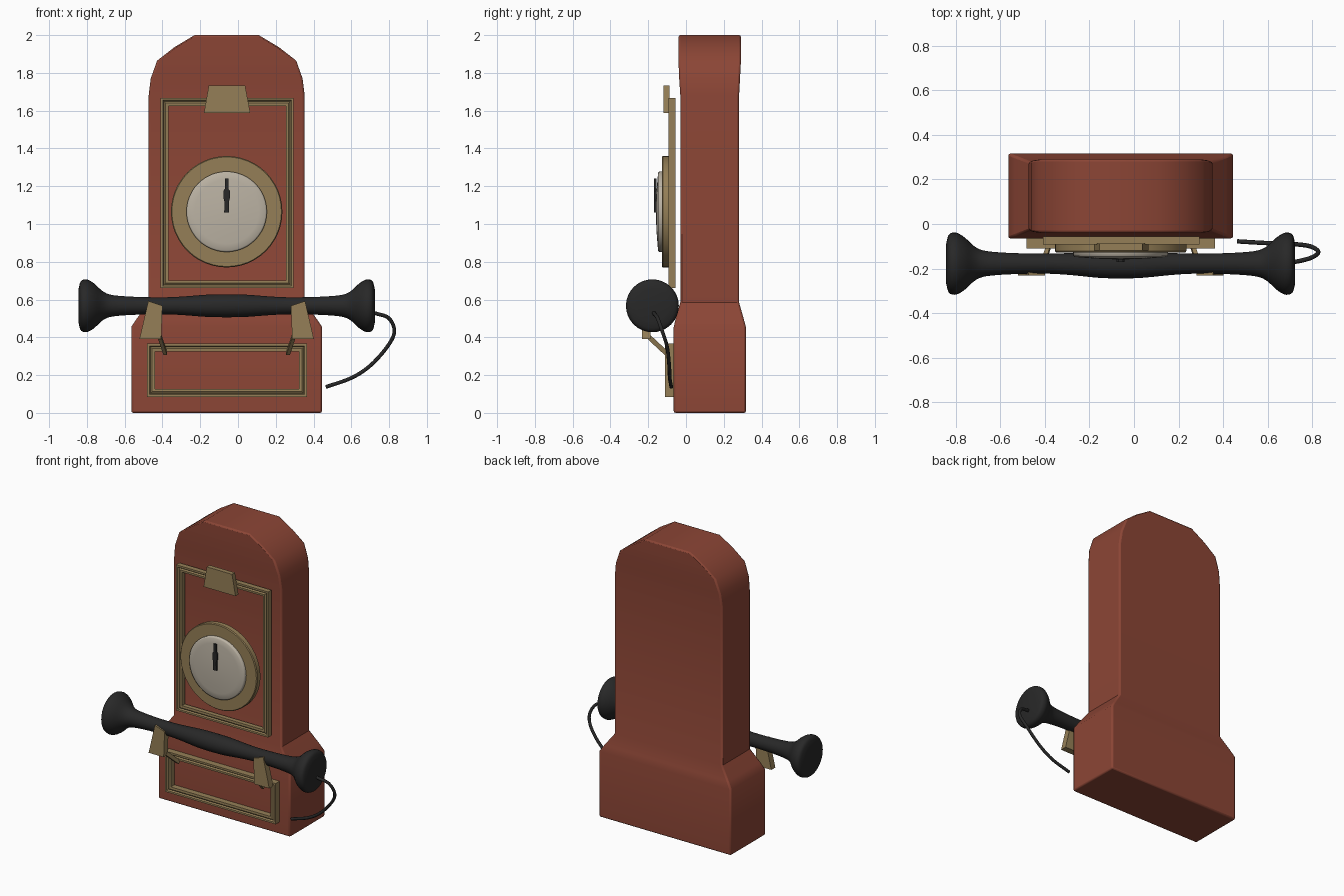
import bpy, bmesh, math
from mathutils import Vector

if "Cube" in bpy.data.objects:
    bpy.data.objects.remove(bpy.data.objects["Cube"])

CX = -0.06  # centre line of the cabinet


def material(name, rgb):
    m = bpy.data.materials.new(name)
    m.diffuse_color = (*rgb, 1)
    m.use_nodes = True
    m.node_tree.nodes["Principled BSDF"].inputs["Base Color"].default_value = m.diffuse_color
    return m


RED = material("brick red", (0.26, 0.060, 0.036))
BRASS = material("dull brass", (0.30, 0.213, 0.095))
BLACK = material("soft black", (0.021, 0.021, 0.021))
SILVER = material("warm silver", (0.50, 0.45, 0.37))


def loft(name, rings, mat, closed=False, bevel=0, angle=35):
    """Skin a list of equal-length vertex rings; cap the ends unless closed."""
    bm = bmesh.new()
    vs = [[bm.verts.new(p) for p in r] for r in rings]
    n = len(vs[0])
    pairs = list(zip(vs, vs[1:])) + ([(vs[-1], vs[0])] if closed else [])
    for a, b in pairs:
        for i in range(n):
            j = (i + 1) % n
            bm.faces.new((a[i], a[j], b[j], b[i]))
    if not closed:
        bm.faces.new(vs[0])
        bm.faces.new(vs[-1])
    bmesh.ops.recalc_face_normals(bm, faces=bm.faces)
    me = bpy.data.meshes.new(name)
    bm.to_mesh(me)
    bm.free()
    ob = bpy.data.objects.new(name, me)
    bpy.context.collection.objects.link(ob)
    me.materials.append(mat)
    bpy.ops.object.select_all(action='DESELECT')
    ob.select_set(True)
    bpy.context.view_layer.objects.active = ob
    bpy.ops.object.shade_smooth_by_angle(angle=math.radians(angle))
    if bevel:
        b = ob.modifiers.new("soft edges", 'BEVEL')
        b.width, b.segments, b.limit_method = bevel, 2, 'ANGLE'
        b.angle_limit = math.radians(40)
    return ob


def plate(name, outline, y0, y1, mat, bevel=0):
    """Extrude an x-z outline between two depths."""
    return loft(name, [[(x, y, z) for x, z in outline] for y in (y0, y1)], mat, bevel=bevel)


def frame(name, x0, x1, z0, z1, front, back, w):
    """Mitred rectangular moulding with a shallow groove."""
    profile = [(0, back), (0, front), (w * .3, front), (w * .45, front + .009),
               (w * .65, front + .002), (w, front + .004), (w, back)]
    rings = [[(x0 + i, y, z0 + i), (x1 - i, y, z0 + i),
              (x1 - i, y, z1 - i), (x0 + i, y, z1 - i)] for i, y in profile]
    return loft(name, rings, BRASS, closed=True, angle=25)


def ring_y(r, y, z, n=48):
    return [(CX + r * math.cos(2 * math.pi * k / n), y,
             z + r * math.sin(2 * math.pi * k / n)) for k in range(n)]


def smooth_path(pts, steps):
    """Catmull-Rom interpolation through points."""
    p = [Vector(q) for q in pts]
    p = [2 * p[0] - p[1]] + p + [2 * p[-1] - p[-2]]
    out = []
    for a, b, c, d in zip(p, p[1:], p[2:], p[3:]):
        for s in range(steps):
            t = s / steps
            out.append(0.5 * (2 * b + (c - a) * t + (2 * a - 5 * b + 4 * c - d) * t * t
                              + (3 * b - a - 3 * c + d) * t ** 3))
    return out + [p[-2]]


# Cabinet: height, half width, front depth, back depth
sections = [(0, .505, -.065, .317), (.455, .505, -.065, .317), (.50, .475, -.054, .305),
            (.585, .413, -.03, .281), (1.68, .413, -.03, .281), (1.77, .402, -.036, .286),
            (1.865, .368, -.04, .291), (1.935, .278, -.04, .291), (2.0, .17, -.04, .291)]
loft("cabinet", [[(CX - h, f, z), (CX + h, f, z), (CX + h, b, z), (CX - h, b, z)]
                 for z, h, f, b in sections], RED, bevel=.01)

# Brass mouldings and top clip
frame("upper_frame", -.41, .295, .66, 1.668, -.092, -.056, .042)
frame("lower_frame", -.482, .365, .085, .367, -.11, -.066, .042)
plate("top_clip", [(-.18, 1.588), (.065, 1.588), (.038, 1.732), (-.155, 1.732)],
      -.12, -.088, BRASS)

# Dial
DZ = 1.065
loft("dial_ring", [ring_y(r, y, DZ) for r, y in
                   [(.295, -.09), (.295, -.122), (.29, -.128), (.212, -.128), (.212, -.09)]],
     BRASS, closed=True)
loft("dial_face", [ring_y(r, y, DZ) for r, y in
                   [(.213, -.10), (.213, -.143), (.205, -.148), (.17, -.151), (.12, -.155),
                    (.06, -.158), (.01, -.159)]], SILVER, angle=100)
hand = [(.013, 1.06), (.012, 1.12), (.018, 1.14), (.018, 1.175), (.010, 1.185), (.010, 1.24)]
plate("dial_hand", [(CX + x, z) for x, z in hand] + [(CX - x, z) for x, z in hand[::-1]],
      -.17, -.157, BLACK)

# Handset: turned profile (distance from middle, radius), mirrored
HY, HZ = -.178, .567
half = [(0, .061, 0), (.10, .059, 0), (.22, .050, 0), (.32, .045, 0), (.44, .046, 0),
        (.55, .051, 0), (.62, .060, 0), (.66, .080, 0), (.70, .117, 0), (.735, .138, 0),
        (.76, .138, 0), (.775, .125, 0), (.784, .09, 0)]
half = [(a, r) for a, r, _ in smooth_path(half, 3)]
profile = [(-a, r) for a, r in half[:0:-1]] + half
loft("handset", [[(CX + a, HY - .006 * math.exp(-(a / .2) ** 2) + r * math.cos(k * math.pi / 16),
                   HZ + r * math.sin(k * math.pi / 16)) for k in range(32)]
                 for a, r in profile], BLACK, angle=60)


def tube(name, pts, r, mat, steps, n=10):
    """Round rod along a smoothed path."""
    c = bpy.data.curves.new(name, 'CURVE')
    c.dimensions = '3D'
    c.bevel_depth, c.bevel_resolution, c.use_fill_caps = r, 2, True
    path = smooth_path(pts, steps)
    s = c.splines.new('POLY')
    s.points.add(len(path) - 1)
    for q, p in zip(s.points, path):
        q.co = (*p, 1)
    s.use_smooth = True
    c.materials.append(mat)
    ob = bpy.data.objects.new(name, c)
    bpy.context.collection.objects.link(ob)
    return ob


# Cradle brackets: front plate and slanted stem on each side
for side, tag in ((-1, "left"), (1, "right")):
    outline = [(.415, .592), (.34, .567), (.347, .39), (.462, .39)]
    plate(f"{tag}_cradle", [(CX + side * x, z) for x, z in outline], -.232, -.188, BRASS)
    stem = []
    for x, y, z in ((.355, -.20, .405), (.325, -.103, .315)):
        stem.append([(CX + side * (x + dx), y + dy, z + dy)
                     for dx, dy in ((-.01, -.009), (.01, -.009), (.01, .009), (-.01, .009))])
    loft(f"{tag}_cradle_stem", stem, BRASS)

# Cord
tube("cord", [(.69, -.17, .535), (.735, -.168, .525), (.80, -.15, .50), (.828, -.125, .43),
              (.79, -.10, .35), (.70, -.089, .25), (.60, -.086, .185), (.465, -.078, .137)],
     .01, BLACK, 6)
